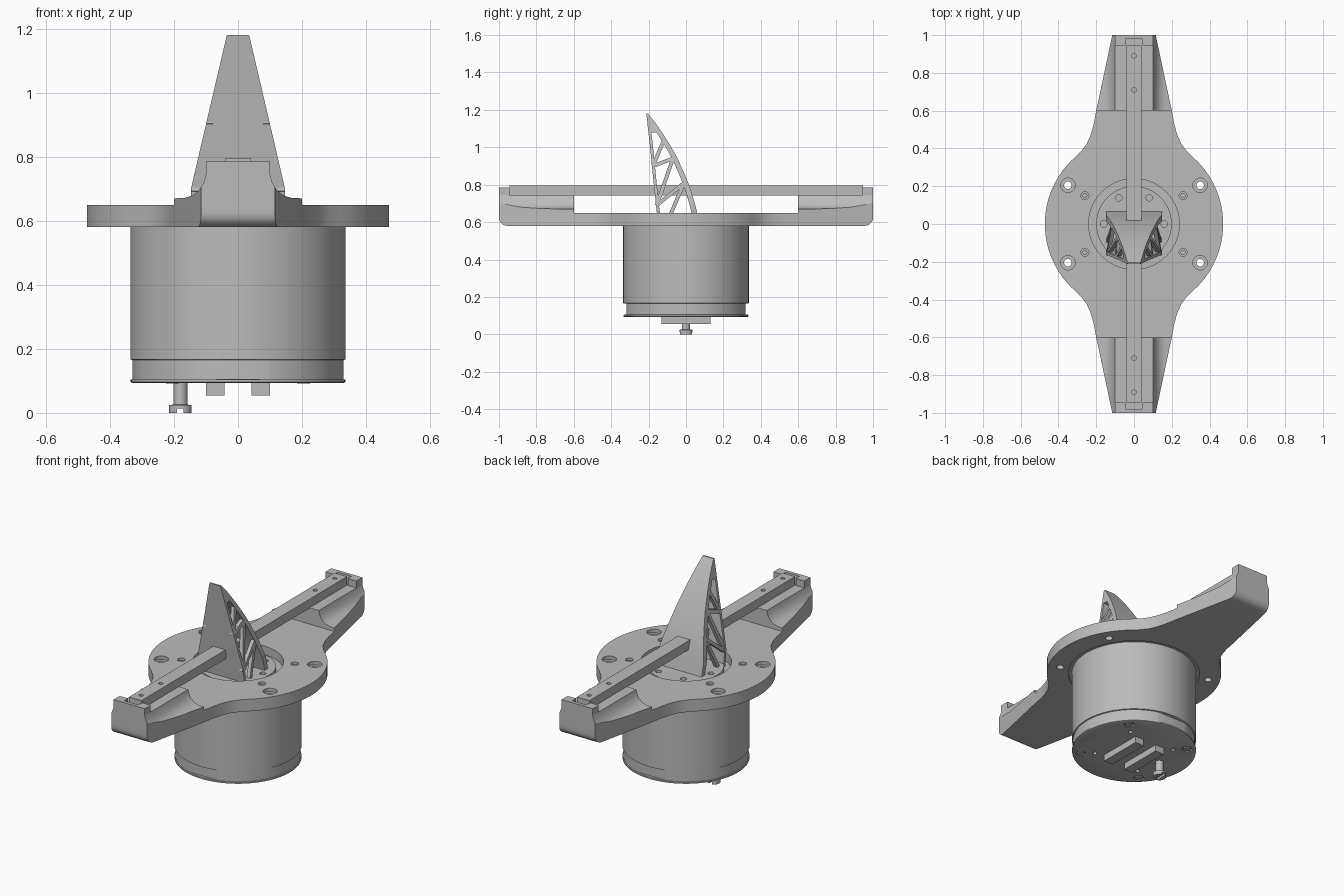
import bpy, bmesh, math
from mathutils import Vector

cube = bpy.data.objects.get("Cube")
if cube:
    bpy.data.objects.remove(cube, do_unlink=True)

GREY = (0.5, 0.5, 0.5, 1)
mat = bpy.data.materials.new("plain grey")
mat.use_nodes = True
mat.diffuse_color = GREY
mat.node_tree.nodes["Principled BSDF"].inputs["Base Color"].default_value = GREY


def finish(name, bm):
    bmesh.ops.recalc_face_normals(bm, faces=bm.faces)
    me = bpy.data.meshes.new(name)
    bm.to_mesh(me)
    bm.free()
    me.materials.append(mat)
    ob = bpy.data.objects.new(name, me)
    bpy.context.collection.objects.link(ob)
    return ob


def loft(bm, sections):
    """Closed skin through equal-length loops of points, capped at both ends."""
    rows = [[bm.verts.new(p) for p in s] for s in sections]
    n = len(rows[0])
    for a, b in zip(rows, rows[1:]):
        for i in range(n):
            j = (i + 1) % n
            bm.faces.new((a[i], a[j], b[j], b[i]))
    bm.faces.new(rows[0])
    bm.faces.new(rows[-1])


def revolve(bm, profile, x=0, y=0, n=64):
    """Solid of revolution from (radius, z) points."""
    ang = [2 * math.pi * i / n for i in range(n)]
    loft(bm, [[(x + r * math.cos(a), y + r * math.sin(a), z) for a in ang] for r, z in profile])


def box(bm, x0, x1, y0, y1, z0, z1):
    loft(bm, [[(x0, y0, z), (x1, y0, z), (x1, y1, z), (x0, y1, z)] for z in (z0, z1)])


def cut(ob, bm):
    """Subtract the cutter mesh and discard it."""
    cutter = finish("cutter", bm)
    cutter.hide_render = True
    mod = ob.modifiers.new("cut", "BOOLEAN")
    mod.object = cutter
    mod.operation = "DIFFERENCE"
    mod.solver = "EXACT"
    bpy.context.view_layer.objects.active = ob
    bpy.ops.object.modifier_apply(modifier=mod.name)
    bpy.data.objects.remove(cutter, do_unlink=True)


SIGNS = [(1, 1), (-1, 1), (-1, -1), (1, -1)]

# Base plate: round centre blending into two tapered arms
quarter = [(0.472 * math.cos(math.radians(a)), 0.472 * math.sin(math.radians(a)))
           for a in range(0, 49, 4)]
quarter += [(0.28, 0.385), (0.25, 0.425), (0.228, 0.475), (0.213, 0.53), (0.2, 0.6), (0.115, 1.0)]
half = quarter + [(-x, y) for x, y in reversed(quarter)]
outline = half + [(-x, -y) for x, y in half[1:-1]]
bm = bmesh.new()
loft(bm, [[(x, y, z) for x, y in outline] for z in (0.58, 0.65)])
ends = [e for e in bm.edges if all(abs(v.co.y) > 0.999 and v.co.z < 0.6 for v in e.verts)]
bmesh.ops.bevel(bm, geom=ends, offset=0.045, segments=6, profile=0.5, affect="EDGES")
plate = finish("base_plate", bm)

# Centre opening with motor seat, counterbored mounting holes, screw pockets
bm = bmesh.new()
revolve(bm, [(0.355, 0.5), (0.355, 0.585), (0.24, 0.585), (0.24, 0.8)], n=96)
for sx, sy in SIGNS:
    revolve(bm, [(0.02, 0.5), (0.02, 0.63), (0.038, 0.63), (0.038, 0.7)], 0.35 * sx, 0.205 * sy, 24)
    revolve(bm, [(0.021, 0.625), (0.021, 0.7)], 0.26 * sx, 0.15 * sy, 20)
cut(plate, bm)

bm = bmesh.new()
for sx, sy in SIGNS:
    revolve(bm, [(0.013, 0.62), (0.013, 0.64)], 0.26 * sx, 0.15 * sy, 16)
finish("plate_screws", bm)

# Filleted pedestals on the arms, trimmed to the taper, with end stops for the rail
fillet = [(0.2, 0.65), (0.2, 0.67), (0.165, 0.672), (0.14, 0.68), (0.12, 0.697),
          (0.107, 0.72), (0.1, 0.745)]
section = fillet + [(-x, z) for x, z in reversed(fillet)]
for s, label in ((-1, "front"), (1, "back")):
    bm = bmesh.new()
    loft(bm, [[(x, s * y, z) for x, z in section] for y in (0.6, 1.0)])
    for sx in (1, -1):
        res = bmesh.ops.bisect_plane(
            bm, geom=bm.verts[:] + bm.edges[:] + bm.faces[:], dist=1e-5,
            plane_co=(0.2 * sx, 0.6 * s, 0), plane_no=Vector((0.4 * sx, 0.085 * s, 0)).normalized(),
            clear_outer=True)
        rim = [e for e in bm.edges if e.is_boundary]
        bmesh.ops.holes_fill(bm, edges=rim, sides=0)
    finish(label + "_pedestal", bm)
    bm = bmesh.new()
    loft(bm, [[(x, s * y, z) for x, y in ((-0.1, 1), (0.1, 1), (0.1, 0.945), (0.045, 0.945),
              (0.045, 0.98), (-0.045, 0.98), (-0.045, 0.945), (-0.1, 0.945))]
              for z in (0.745, 0.785)])
    finish(label + "_end_stop", bm)

# Long rail with four screw holes
bm = bmesh.new()
box(bm, -0.04, 0.04, -0.945, 0.945, 0.742, 0.795)
rail = finish("rail", bm)
bm = bmesh.new()
for y in (-0.89, -0.71, 0.71, 0.89):
    revolve(bm, [(0.012, 0.77), (0.012, 0.85)], 0, y, 16)
cut(rail, bm)

# Motor can with stepped lower band and raised hub
bm = bmesh.new()
revolve(bm, [(0.328, 0.093), (0.335, 0.096), (0.335, 0.104), (0.33, 0.105), (0.33, 0.165),
             (0.336, 0.167), (0.336, 0.6), (0.2, 0.6), (0.2, 0.625)], n=96)
motor = finish("motor_can", bm)
bm = bmesh.new()
for s in (1, -1):
    box(bm, -0.095, 0.095, min(s * 0.318, s * 0.5), max(s * 0.318, s * 0.5), 0.106, 0.165)
for a in (0, 60, 120, 180):
    t = math.radians(a)
    revolve(bm, [(0.017, 0.605), (0.017, 0.7)], 0.16 * math.cos(t), 0.16 * math.sin(t), 16)
for sx, sy in SIGNS:
    revolve(bm, [(0.028, 0.05), (0.028, 0.105)], 0.205 * sx, 0.205 * sy, 20)
    revolve(bm, [(0.012, 0.05), (0.012, 0.11)], 0.15 * sx, 0.15 * sy, 12)
cut(motor, bm)

bm = bmesh.new()
for sx, sy in SIGNS:
    revolve(bm, [(0.02, 0.092), (0.02, 0.11)], 0.205 * sx, 0.205 * sy, 16)
finish("motor_screws", bm)

# Connector bars and slotted stud underneath
bm = bmesh.new()
for s in (1, -1):
    box(bm, min(s * 0.042, s * 0.1), max(s * 0.042, s * 0.1), -0.132, 0.132, 0.055, 0.1)
finish("connector_bars", bm)
bm = bmesh.new()
revolve(bm, [(0.035, 0.0), (0.035, 0.024), (0.022, 0.026), (0.022, 0.1)], -0.18, 0, 32)
stud = finish("bottom_stud", bm)
bm = bmesh.new()
box(bm, -0.19, -0.17, -0.1, 0.1, -0.05, 0.013)
cut(stud, bm)


# Fin: straight front wall, curved back wall, solid tip and trussed sides
def interp(table, z):
    for (z0, v0), (z1, v1) in zip(table, table[1:]):
        if z <= z1:
            return v0 + (v1 - v0) * (z - z0) / (z1 - z0)
    return table[-1][1]


BACK = [(0.6, 0.072), (0.65, 0.06), (0.72, 0.042), (0.8, 0.016), (0.88, -0.017), (0.95, -0.05),
        (1.02, -0.09), (1.08, -0.128), (1.13, -0.163), (1.18, -0.203)]
FRONT = [(0.6, -0.15), (0.65, -0.156), (0.8, -0.172), (1.0, -0.192), (1.18, -0.212)]
WIDTH = [(0.6, 0.147), (0.7, 0.147), (1.18, 0.035)]


def fin_row(z, y0, y1):
    w = interp(WIDTH, z)
    return [(-w, y0, z), (w, y0, z), (w, y1, z), (-w, y1, z)]


levels = [0.605, 0.65, 0.7, 0.75, 0.8, 0.85, 0.9, 0.95, 1.0, 1.04, 1.08]
bm = bmesh.new()
loft(bm, [fin_row(z, interp(FRONT, z), interp(FRONT, z) + 0.016) for z in levels])
finish("fin_front_wall", bm)
bm = bmesh.new()
loft(bm, [fin_row(z, interp(BACK, z) - 0.03, interp(BACK, z)) for z in levels])
finish("fin_back_wall", bm)
bm = bmesh.new()
loft(bm, [fin_row(z, interp(FRONT, z), interp(BACK, z)) for z in (1.08, 1.11, 1.13, 1.16, 1.18)])
finish("fin_tip", bm)

nodes = [(-0.12, 1.035), (-0.176, 0.9), (-0.07, 0.94), (-0.156, 0.69), (-0.01, 0.81), (-0.09, 0.625)]
bm = bmesh.new()
for s in (1, -1):
    for (ya, za), (yb, zb) in zip(nodes, nodes[1:]):
        d = Vector((yb - ya, zb - za)).normalized() * 0.01
        corners = [(ya - d.y, za + d.x), (ya + d.y, za - d.x), (yb + d.y, zb - d.x), (yb - d.y, zb + d.x)]
        loft(bm, [[(s * (interp(WIDTH, z) - t), y, z) for y, z in corners] for t in (0.001, 0.022)])
finish("fin_side_trusses", bm)

# Smooth the round surfaces, keep edges sharp
for ob in bpy.context.collection.objects:
    ob.select_set(ob.type == "MESH")
bpy.context.view_layer.objects.active = plate
bpy.ops.object.shade_smooth_by_angle(angle=math.radians(30))
